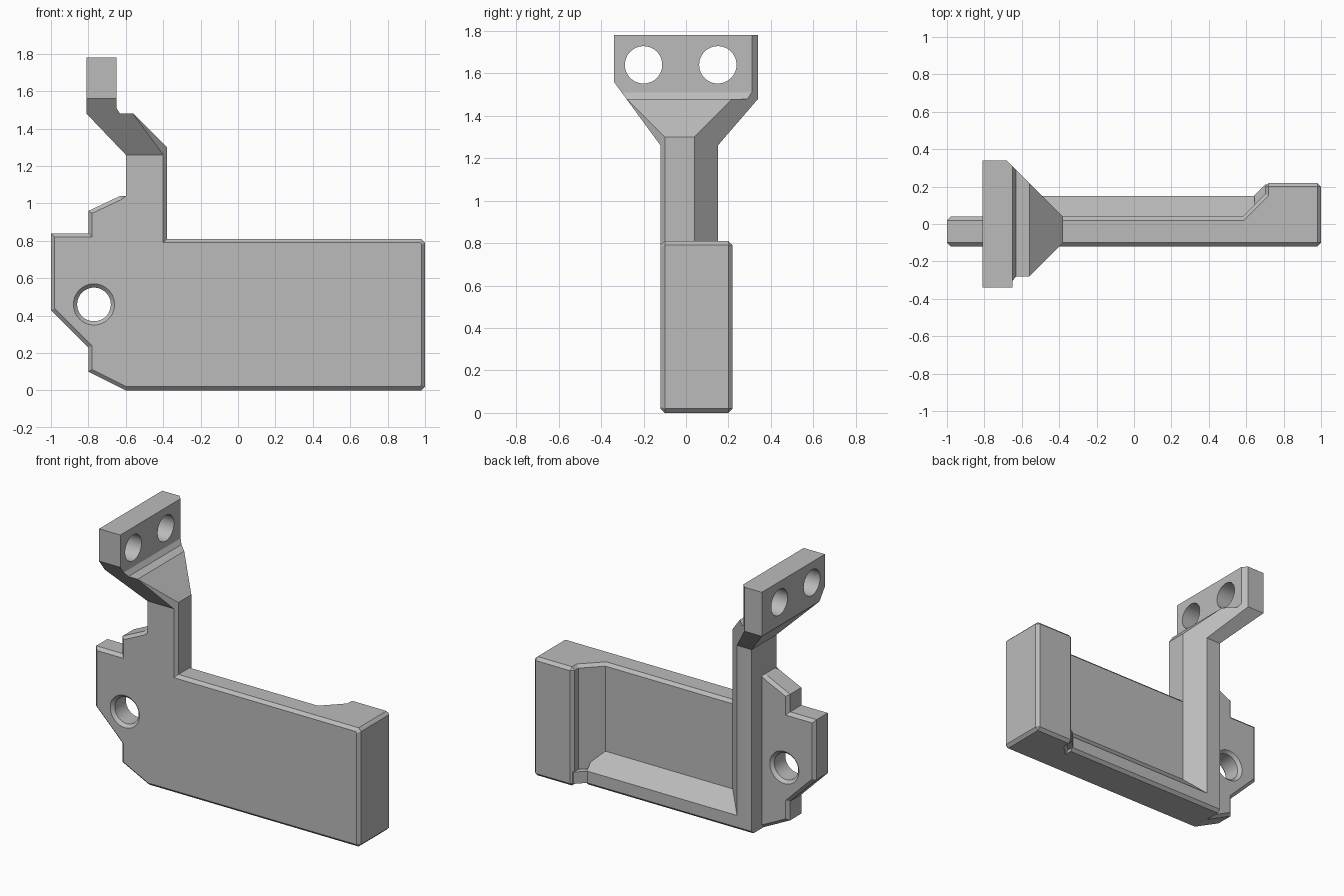
import bpy, bmesh, math
from mathutils import Vector

if "Cube" in bpy.data.objects:
    bpy.data.objects.remove(bpy.data.objects["Cube"], do_unlink=True)

grey = bpy.data.materials.new("grey")
grey.use_nodes = True
GREY = (0.5, 0.5, 0.5, 1)
grey.diffuse_color = GREY
grey.node_tree.nodes["Principled BSDF"].inputs["Base Color"].default_value = GREY

# Each axis maps a 2D profile point and a depth to 3D
PLACE = {
    "x": lambda a, b, d: (d, a, b),
    "y": lambda a, b, d: (a, d, b),
    "z": lambda a, b, d: (a, b, d),
}


def prism(points, axis, low, high):
    """Closed solid from a profile extruded along an axis."""
    bm = bmesh.new()
    face = bm.faces.new([bm.verts.new(PLACE[axis](a, b, low)) for a, b in points])
    new = bmesh.ops.extrude_face_region(bm, geom=[face])["geom"]
    shift = Vector(PLACE[axis](0, 0, high - low))
    bmesh.ops.translate(bm, vec=shift, verts=[v for v in new if isinstance(v, bmesh.types.BMVert)])
    bmesh.ops.recalc_face_normals(bm, faces=bm.faces[:])
    return bm


def chamfer(bm, rule, size=0.02):
    edges = [e for e in bm.edges if rule(e.verts[0].co, e.verts[1].co)]
    bmesh.ops.bevel(bm, geom=edges, offset=size, offset_type="OFFSET",
                    segments=1, profile=0.5, affect="EDGES", clamp_overlap=False)


def slice_off(bm, point, normal):
    """Remove everything on the normal side and cap the cut."""
    bmesh.ops.bisect_plane(bm, geom=bm.verts[:] + bm.edges[:] + bm.faces[:], dist=1e-5,
                           plane_co=point, plane_no=normal, clear_outer=True)
    bmesh.ops.holes_fill(bm, edges=[e for e in bm.edges if e.is_boundary], sides=0)
    bmesh.ops.recalc_face_normals(bm, faces=bm.faces[:])


def finish(bm, name):
    mesh = bpy.data.meshes.new(name)
    bm.to_mesh(mesh)
    bm.free()
    mesh.materials.append(grey)
    obj = bpy.data.objects.new(name, mesh)
    bpy.context.collection.objects.link(obj)
    return obj


def drill(obj, axis, centre, rings, sides=48):
    """Cut a round hole; rings are (depth, radius) pairs along the axis."""
    bm = bmesh.new()
    loops = []
    for depth, radius in rings:
        loops.append([bm.verts.new(PLACE[axis](
            centre[0] + radius * math.cos(math.tau * i / sides),
            centre[1] + radius * math.sin(math.tau * i / sides), depth)) for i in range(sides)])
    for lower, upper in zip(loops, loops[1:]):
        for i in range(sides):
            j = (i + 1) % sides
            bm.faces.new((lower[i], lower[j], upper[j], upper[i]))
    bm.faces.new(loops[0])
    bm.faces.new(loops[-1])
    bmesh.ops.recalc_face_normals(bm, faces=bm.faces[:])
    cutter = finish(bm, "hole_cutter")
    cutter.hide_render = True
    mod = obj.modifiers.new("hole", "BOOLEAN")
    mod.operation, mod.solver, mod.object = "DIFFERENCE", "EXACT", cutter
    bpy.context.view_layer.objects.active = obj
    bpy.ops.object.modifier_apply(modifier=mod.name)
    bpy.data.objects.remove(cutter, do_unlink=True)


# Front plate with the pivot tab and the front half of the post
plate_bm = prism([
    (-0.6, 0), (0.98, 0), (1, 0.02), (1, 0.79), (0.98, 0.81), (-0.38, 0.81),
    (-0.38, 1.26), (-0.6, 1.26), (-0.6, 1.04), (-0.63, 1.04), (-0.8, 0.96),
    (-0.8, 0.84), (-1, 0.84), (-1, 0.43), (-0.8, 0.23), (-0.8, 0.1)], "y", -0.12, 0.04)


def plate_rim(a, b):
    same_side = abs(a.y - b.y) < 1e-4
    post_left = a.x < -0.59 and b.x < -0.59 and max(a.z, b.z) > 1.2
    post_top = min(a.z, b.z) > 1.2
    return same_side and not post_left and not post_top


chamfer(plate_bm, plate_rim)
plate = finish(plate_bm, "front_plate")

# Pivot hole, countersunk on both faces
drill(plate, "y", (-0.77, 0.46),
      [(-0.14, 0.13), (-0.1, 0.09), (0.02, 0.09), (0.06, 0.13)])

# Thick end block behind the plate
block_bm = prism([(0.49, -0.05), (1, -0.05), (1, 0.22), (0.7, 0.22), (0.7, 0.16)], "z", 0, 0.81)


def block_rim(a, b):
    buried = max(a.y, b.y) < 0
    inner_corner = abs(a.y - 0.16) < 1e-3 and abs(b.y - 0.16) < 1e-3
    return not buried and not inner_corner


chamfer(block_bm, block_rim)
finish(block_bm, "end_block")

# Sloped ledge along the bottom of the rear pocket
finish(prism([(-0.05, 0), (0.13, 0), (0.15, 0.02), (0.15, 0.1), (0.04, 0.21), (-0.05, 0.21)],
             "x", -0.6, 0.645), "bottom_ledge")
finish(prism([(0.6, 0.1), (0.71, 0.1), (0.71, 0.21), (0.7, 0.21), (0.64, 0.15), (0.6, 0.15)],
             "z", 0.02, 0.1), "ledge_gusset")

# Rear half of the post
finish(prism([(-0.6, 0), (-0.38, 0), (-0.38, 0.04), (-0.49, 0.15), (-0.6, 0.15)],
             "z", 0.02, 1.26), "post_rib")

# Flared arm and mounting head
arm_bm = prism([
    (-0.6, 1.26), (-0.38, 1.26), (-0.38, 1.3), (-0.56, 1.48), (-0.63, 1.48),
    (-0.65, 1.51), (-0.65, 1.78), (-0.81, 1.78), (-0.81, 1.48)], "y", -0.34, 0.34)
slice_off(arm_bm, (0, -0.12, 1.26), (0, -0.3, -0.22))
slice_off(arm_bm, (0, 0.15, 1.26), (0, 0.22, -0.19))
slice_off(arm_bm, (-0.38, 0.04, 0), (1, 1, 0))
slice_off(arm_bm, (-0.38, -0.1, 0), (1, -1, 0))
arm = finish(arm_bm, "mounting_arm")
for y in (-0.2, 0.15):
    drill(arm, "x", (y, 1.64), [(-0.9, 0.088), (-0.55, 0.088)])
